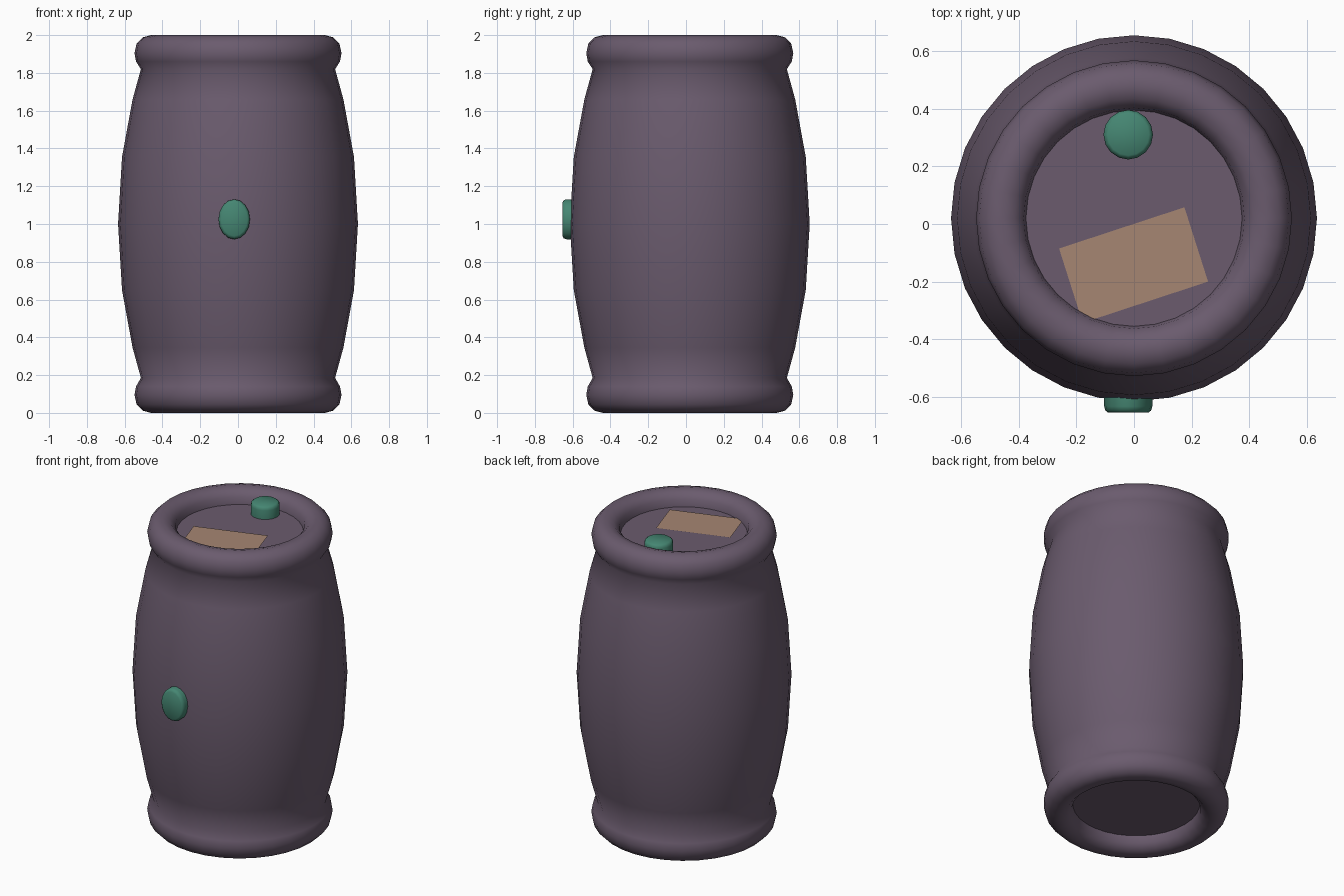
import bpy, bmesh
from math import sin, cos, pi, radians

if "Cube" in bpy.data.objects:
    bpy.data.objects.remove(bpy.data.objects["Cube"])

CY = 0.02  # barrel axis sits slightly behind the origin


def material(name, rgb):
    m = bpy.data.materials.new(name)
    m.diffuse_color = (*rgb, 1)
    m.use_nodes = True
    m.node_tree.nodes["Principled BSDF"].inputs["Base Color"].default_value = m.diffuse_color
    return m


def finish(name, bm, mat, angle=40):
    bmesh.ops.recalc_face_normals(bm, faces=bm.faces)
    me = bpy.data.meshes.new(name)
    bm.to_mesh(me)
    bm.free()
    ob = bpy.data.objects.new(name, me)
    bpy.context.collection.objects.link(ob)
    me.materials.append(mat)
    bpy.ops.object.select_all(action='DESELECT')
    ob.select_set(True)
    bpy.context.view_layer.objects.active = ob
    bpy.ops.object.shade_smooth_by_angle(angle=radians(angle))
    return ob


def lathe(name, profile, sides, mat, angle=40):
    """Revolve (radius, z) points around z and cap both ends."""
    bm = bmesh.new()
    rings = [[bm.verts.new((r * sin(2 * pi * i / sides), r * cos(2 * pi * i / sides), z))
              for i in range(sides)] for r, z in profile]
    for a, b in zip(rings, rings[1:]):
        for i in range(sides):
            j = (i + 1) % sides
            bm.faces.new((a[i], a[j], b[j], b[i]))
    bm.faces.new(rings[0])
    bm.faces.new(rings[-1])
    return finish(name, bm, mat, angle)


purple = material("purple_plastic", (0.145, 0.105, 0.155))
teal = material("teal_plastic", (0.06, 0.24, 0.17))
tan = material("tan_label", (0.38, 0.24, 0.17))

# Barrel: recessed lid, rolled rim, bulging wall, rolled rim, recessed base
rim = [(0.375, 1.91), (0.383, 1.955), (0.415, 1.988), (0.46, 2.0), (0.505, 1.988),
       (0.537, 1.955), (0.548, 1.905), (0.54, 1.86), (0.514, 1.82)]
wall = [(0.558, 1.66), (0.614, 1.355), (0.635, 1.0), (0.614, 0.65), (0.558, 0.345)]
base = [(r, 2 - z if z > 1.83 else 0.185) for r, z in reversed(rim)]
barrel = lathe("barrel", rim + wall + base, 32, purple, 50)
barrel.location = (0, CY, 0)

# Bungs: one upright on the lid, one stretched oval on the front wall
bung = [(0.086, 0), (0.086, 0.058), (0.082, 0.072), (0.072, 0.08)]
lid_bung = lathe("lid_bung", bung, 16, teal, 50)
lid_bung.location = (-0.02, 0.31, 1.91)

front_bung = lathe("front_bung", bung, 16, teal, 50)
front_bung.rotation_euler = (radians(90), 0, 0)
front_bung.scale = (0.97, 1.23, 1)
front_bung.location = (-0.02, -0.575, 1.025)

# Flat label on the lid, its near corner tucked under the rim
bm = bmesh.new()
bm.faces.new([bm.verts.new((x, y, 1.914)) for x, y in
              ((-0.26, -0.085), (-0.178, -0.343), (0.257, -0.2), (0.175, 0.058))])
label = finish("lid_label", bm, tan)
if label.data.polygons[0].normal.z < 0:
    label.data.flip_normals()
